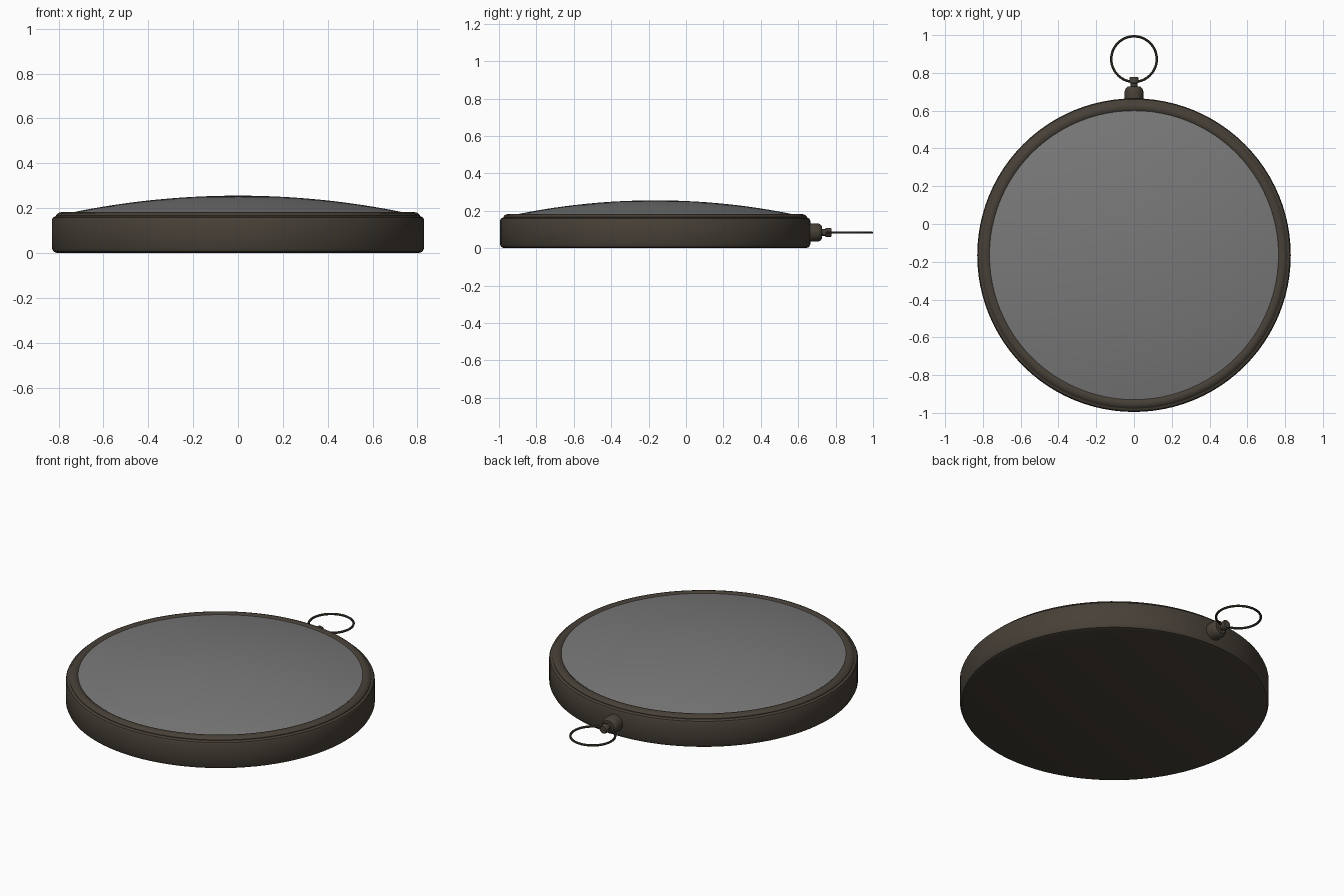
import bpy, math
from mathutils import Matrix, Vector

cube = bpy.data.objects.get("Cube")
if cube:
    bpy.data.objects.remove(cube, do_unlink=True)


def material(name, color):
    m = bpy.data.materials.new(name)
    m.use_nodes = True
    m.diffuse_color = color
    m.node_tree.nodes["Principled BSDF"].inputs["Base Color"].default_value = color
    return m


bronze = material("dark bronze", (0.062, 0.051, 0.038, 1))
grey = material("grey glass", (0.19, 0.19, 0.19, 1))
CY = -0.165      # centre of the case
STEM_Z = 0.084   # height of the crown axis


def lathe(name, profile, mat, steps, place, closed=False):
    """Revolve (radius, height) points around z, then place the part."""
    verts, faces, rings = [], [], []
    for r, h in profile:
        if r == 0:
            rings.append([len(verts)] * steps)
            verts.append((0, 0, h))
        else:
            rings.append(list(range(len(verts), len(verts) + steps)))
            verts += [(r * math.cos(i * math.tau / steps), r * math.sin(i * math.tau / steps), h)
                      for i in range(steps)]
    pairs = list(zip(rings, rings[1:])) + ([(rings[-1], rings[0])] if closed else [])
    for a, b in pairs:
        for i in range(steps):
            j = (i + 1) % steps
            faces.append(list(dict.fromkeys((a[i], a[j], b[j], b[i]))))
    mesh = bpy.data.meshes.new(name)
    mesh.from_pydata([place @ Vector(v) for v in verts], [], faces)
    mesh.materials.append(mat)
    obj = bpy.data.objects.new(name, mesh)
    bpy.context.collection.objects.link(obj)
    bpy.ops.object.select_all(action='DESELECT')
    obj.select_set(True)
    bpy.context.view_layer.objects.active = obj
    bpy.ops.object.shade_smooth_by_angle(angle=math.radians(35))
    return obj


case_place = Matrix.Translation((0, CY, 0))
# Local z of the crown parts points along +y
crown_place = Matrix.Translation((0, 0, STEM_Z)) @ Matrix.Rotation(-math.pi / 2, 4, 'X')

# Round case with softened bottom edge
lathe("case", [(0, 0), (0.805, 0), (0.822, 0.006), (0.83, 0.022), (0.83, 0.148),
               (0.825, 0.158), (0.81, 0.166), (0.80, 0.166), (0.78, 0.16), (0, 0.16)],
      bronze, 96, case_place)

# Raised bezel holding the glass
lathe("bezel", [(0.812, 0.16), (0.812, 0.168), (0.803, 0.178), (0.79, 0.182),
                (0.772, 0.181), (0.763, 0.174), (0.763, 0.16)],
      bronze, 96, case_place)

# Domed glass, an arc of a large sphere
GLASS_R, RIM_Z, RISE = 0.765, 0.176, 0.08
R = (GLASS_R ** 2 + RISE ** 2) / (2 * RISE)
half = math.asin(GLASS_R / R)
dome = [(R * math.sin(half * (1 - k / 14)), RIM_Z + RISE - R + R * math.cos(half * (1 - k / 14)))
        for k in range(14)]
lathe("domed_glass", dome + [(0, RIM_Z + RISE)], grey, 96, case_place)

# Crown knob, neck and its end collar
lathe("crown", [(0, 0.645), (0.049, 0.645), (0.049, 0.705), (0.045, 0.717), (0.034, 0.727), (0, 0.727)],
      bronze, 32, crown_place)
lathe("crown_neck", [(0, 0.72), (0.018, 0.72), (0.018, 0.745), (0.025, 0.747), (0.025, 0.772),
                     (0.021, 0.778), (0, 0.778)],
      bronze, 24, crown_place)

# Thin hanging ring lying flat
TUBE, RING = 0.0065, 0.1205
section = [(RING + TUBE * math.cos(k * math.tau / 10), TUBE * math.sin(k * math.tau / 10))
           for k in range(10)]
lathe("hanging_ring", section, bronze, 64, Matrix.Translation((0, 0.873, STEM_Z)), closed=True)
